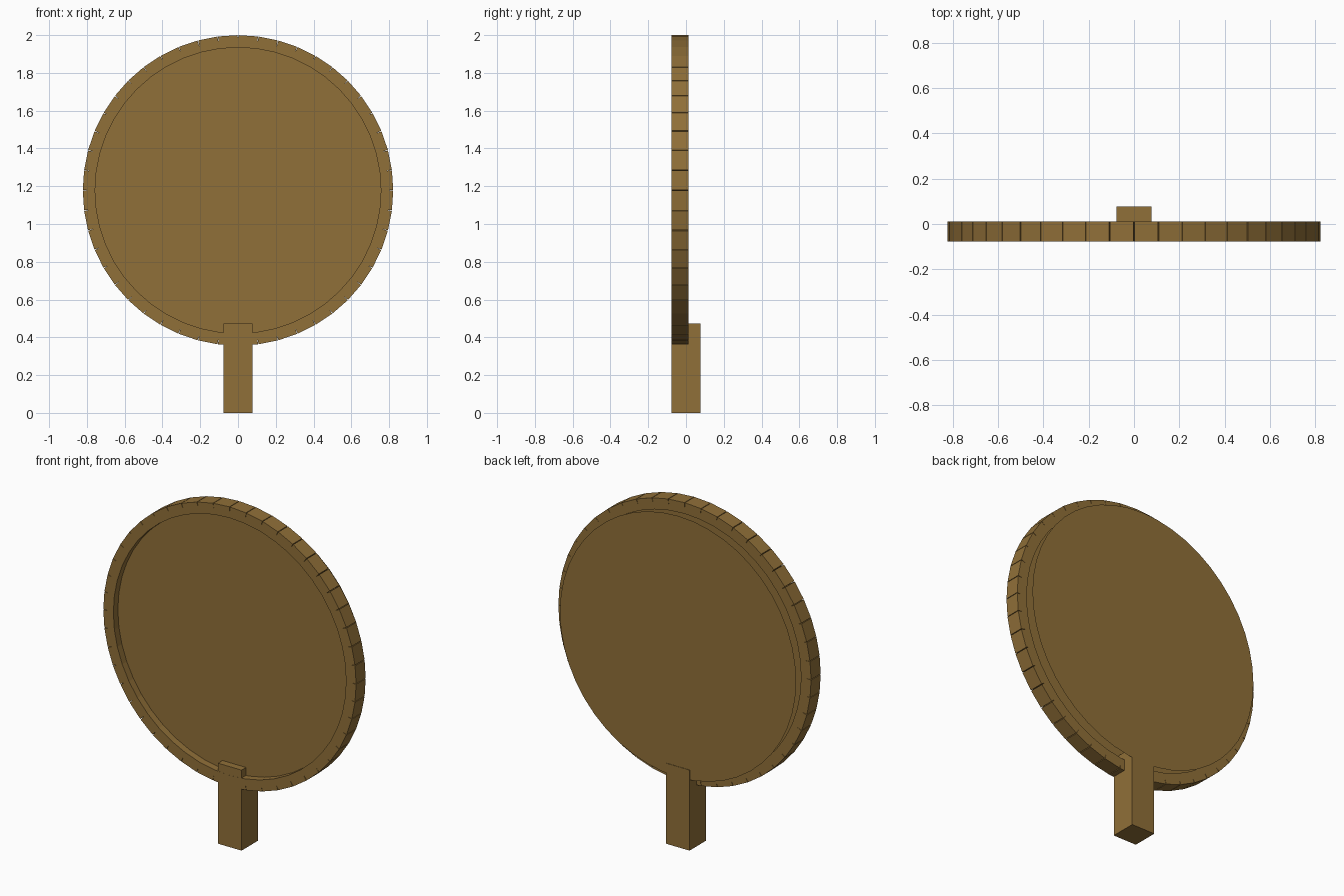
import bpy
import bmesh
from math import pi, tau
from mathutils import Matrix, Vector

default_cube = bpy.data.objects.get("Cube")
if default_cube:
    bpy.data.objects.remove(default_cube, do_unlink=True)

# Wood material
wood = bpy.data.materials.new("brown_wood")
wood.use_nodes = True
colour = (0.28, 0.16, 0.04, 1)
wood.diffuse_color = colour
bsdf = wood.node_tree.nodes["Principled BSDF"]
bsdf.inputs["Base Color"].default_value = colour
bsdf.inputs["Roughness"].default_value = 0.8

CENTRE = Vector((0, 0, 1.178))
OUTER, INNER = 0.82, 0.755
FRONT, BACK = -0.077, 0.012
SEGMENTS = 48


def add_object(name, bm):
    mesh = bpy.data.meshes.new(name)
    bm.to_mesh(mesh)
    bm.free()
    mesh.materials.append(wood)
    obj = bpy.data.objects.new(name, mesh)
    bpy.context.collection.objects.link(obj)
    return obj


def add_box(bm, centre, size, turn=Matrix()):
    matrix = turn @ Matrix.Translation(centre) @ Matrix.Diagonal((*size, 1))
    bmesh.ops.create_cube(bm, size=1, matrix=matrix)


# Rim of straight blocks, leaving small notches at the outer joints
bm = bmesh.new()
block_centre = Vector(((OUTER + INNER) / 2, (FRONT + BACK) / 2, 0))
block_size = (OUTER - INNER, BACK - FRONT, 0.1036)
for i in range(SEGMENTS):
    turn = Matrix.Translation(CENTRE) @ Matrix.Rotation((i + 0.5) * tau / SEGMENTS, 4, "Y")
    add_box(bm, block_centre, block_size, turn)
add_object("rim", bm)

# Thin front and back panels
for name, y, facing in (("front_panel", -0.035, 1), ("back_panel", 0.074, -1)):
    bm = bmesh.new()
    bmesh.ops.create_circle(
        bm, cap_ends=True, segments=SEGMENTS, radius=0.768,
        matrix=Matrix.Translation(CENTRE + Vector((0, y, 0))) @ Matrix.Rotation(facing * pi / 2, 4, "X"))
    add_object(name, bm)

# Square handle
bm = bmesh.new()
add_box(bm, Vector((0, 0, 0.2365)), (0.153, 0.153, 0.473))
add_object("handle", bm)
